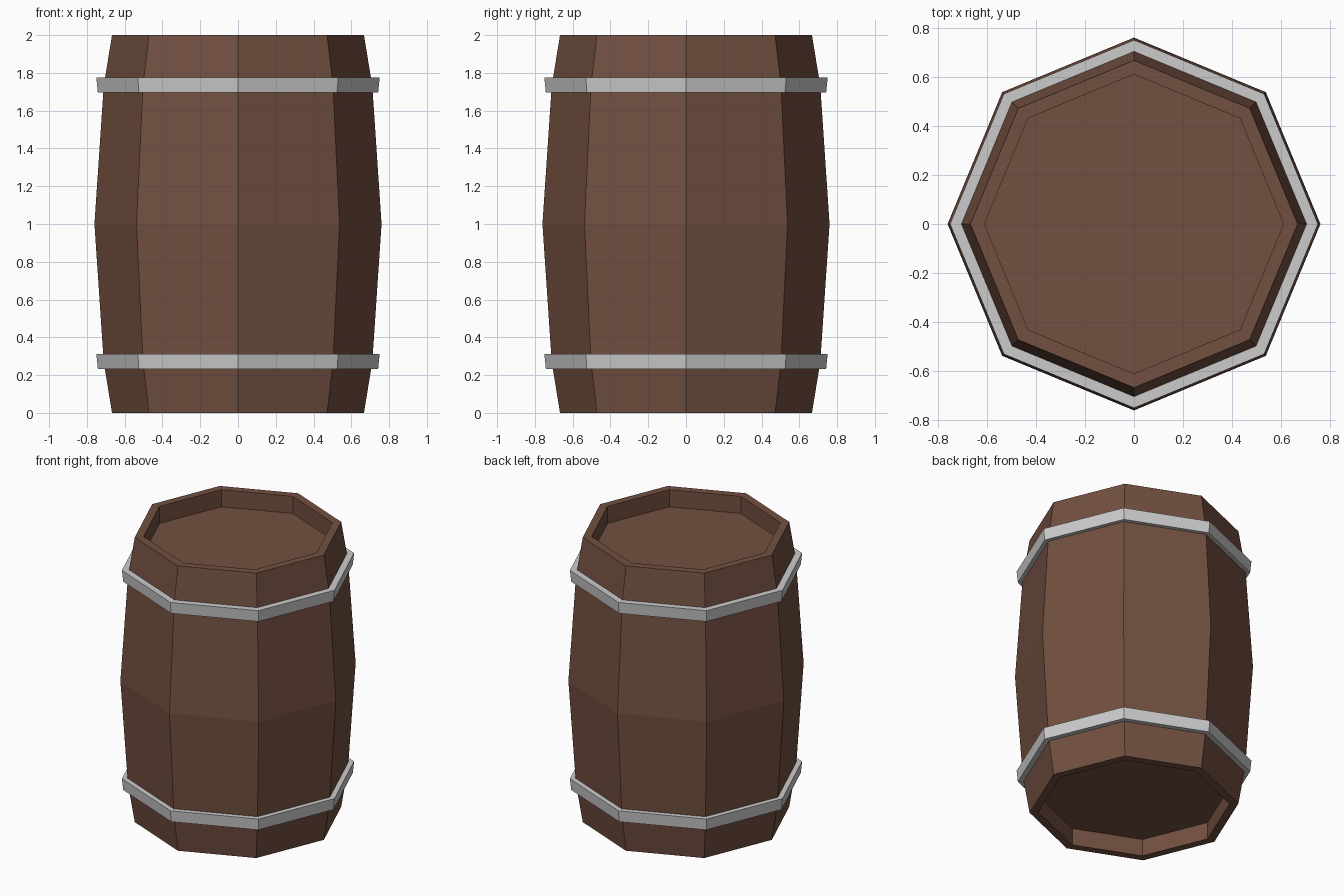
import bpy, bmesh
from math import cos, sin, pi

if "Cube" in bpy.data.objects:
    bpy.data.objects.remove(bpy.data.objects["Cube"])

SIDES = 8


def lathe(name, profile, closed=False, material=None):
    """Turn an (r, z) profile into a flat-faced eight-sided solid."""
    bm = bmesh.new()
    rings = [[bm.verts.new((r * cos(2 * pi * i / SIDES), r * sin(2 * pi * i / SIDES), z))
              for i in range(SIDES)] for r, z in profile]
    pairs = list(zip(rings, rings[1:]))
    if closed:
        pairs.append((rings[-1], rings[0]))
    else:
        bm.faces.new(rings[0])
        bm.faces.new(rings[-1])
    for a, b in pairs:
        for i in range(SIDES):
            j = (i + 1) % SIDES
            bm.faces.new((a[i], a[j], b[j], b[i]))
    bmesh.ops.recalc_face_normals(bm, faces=bm.faces)
    mesh = bpy.data.meshes.new(name)
    bm.to_mesh(mesh)
    bm.free()
    obj = bpy.data.objects.new(name, mesh)
    bpy.context.collection.objects.link(obj)
    if material:
        mesh.materials.append(material)
    return obj


wood = bpy.data.materials.new("brown_wood")
wood.diffuse_color = (0.17, 0.08, 0.052, 1)
wood.use_nodes = True
wood.node_tree.nodes["Principled BSDF"].inputs["Base Color"].default_value = wood.diffuse_color

# Bulging body with recessed heads at both ends
lower = [(0.61, 0.12), (0.61, 0.0), (0.667, 0.0), (0.711, 0.27)]
upper = [(r, 2 - z) for r, z in reversed(lower)]
lathe("barrel_body", lower + [(0.76, 1.0)] + upper, material=wood)

# Metal hoops, slightly wider at the top edge
for name, z in (("lower_hoop", 0.232), ("upper_hoop", 1.695)):
    lathe(name, [(0.69, z), (0.742, z), (0.75, z + 0.08), (0.69, z + 0.08)], closed=True)
